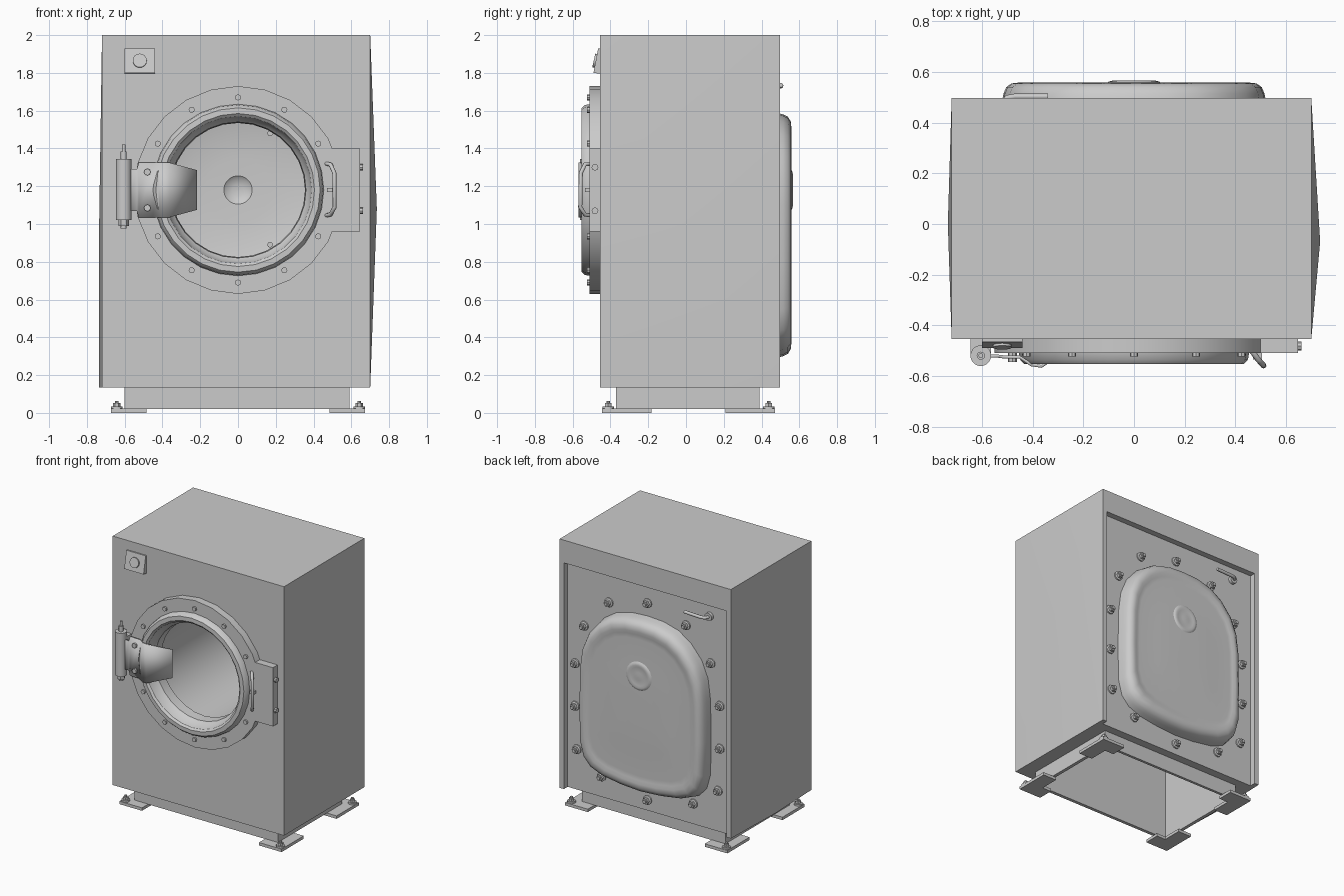
import bpy, bmesh
from math import cos, sin, pi, radians
from mathutils import Vector

if "Cube" in bpy.data.objects:
    bpy.data.objects.remove(bpy.data.objects["Cube"])

ZC = 1.18  # height of the door centre


def finish(bm, name, angle=35):
    bmesh.ops.recalc_face_normals(bm, faces=bm.faces)
    me = bpy.data.meshes.new(name)
    bm.to_mesh(me)
    bm.free()
    ob = bpy.data.objects.new(name, me)
    bpy.context.collection.objects.link(ob)
    smooth(ob, angle)
    return ob


def smooth(ob, angle=35):
    bpy.ops.object.select_all(action='DESELECT')
    bpy.context.view_layer.objects.active = ob
    ob.select_set(True)
    bpy.ops.object.shade_smooth_by_angle(angle=radians(angle))


def loft(name, rings, wrap=False, caps=True, closed=True):
    """Skin a list of equal-length point loops."""
    bm = bmesh.new()
    vs = [[bm.verts.new(p) for p in ring] for ring in rings]
    n = len(vs[0])
    pairs = list(zip(vs, vs[1:])) + ([(vs[-1], vs[0])] if wrap else [])
    for a, b in pairs:
        for i in range(n if closed else n - 1):
            j = (i + 1) % n
            bm.faces.new((a[i], a[j], b[j], b[i]))
    if caps and not wrap:
        bm.faces.new(vs[0])
        bm.faces.new(vs[-1])
    return finish(bm, name)


def lathe(name, profile, n=24, wrap=False, cx=0, cz=ZC):
    """Turn (radius, y) points about a front-to-back axis."""
    return loft(name, [[(cx + r * sin(2 * pi * i / n), y, cz + r * cos(2 * pi * i / n))
                        for i in range(n)] for r, y in profile], wrap)


def cyl(name, p0, p1, r, n=12):
    p0, p1 = Vector(p0), Vector(p1)
    q = (p1 - p0).to_track_quat('Z', 'Y')
    ring = [q @ Vector((r * cos(2 * pi * i / n), r * sin(2 * pi * i / n), 0)) for i in range(n)]
    return loft(name, [[p + v for v in ring] for p in (p0, p1)])


def prism(name, outline, z0, z1):
    return loft(name, [[(x, y, z) for x, y in outline] for z in (z0, z1)])


def box(name, x0, x1, y0, y1, z0, z1):
    return prism(name, [(x0, y0), (x1, y0), (x1, y1), (x0, y1)], z0, z1)


def pipe(name, pts, r):
    cu = bpy.data.curves.new(name, 'CURVE')
    cu.dimensions = '3D'
    cu.bevel_depth, cu.bevel_resolution, cu.use_fill_caps = r, 2, True
    s = cu.splines.new('POLY')
    s.points.add(len(pts) - 1)
    for p, c in zip(s.points, pts):
        p.co = (*c, 1)
    ob = bpy.data.objects.new(name, cu)
    bpy.context.collection.objects.link(ob)
    return ob


def cut(ob, cutter):
    m = ob.modifiers.new('cut', 'BOOLEAN')
    m.operation, m.solver, m.object = 'DIFFERENCE', 'EXACT', cutter
    bpy.context.view_layer.objects.active = ob
    bpy.ops.object.modifier_apply(modifier=m.name)
    bpy.data.objects.remove(cutter)


# cabinet with slightly bulged side panels
F, B, L, R, Z0, Z1 = -.455, .497, -.72, .70, .135, 2.0
bm = bmesh.new()
c = {(x, y, z): bm.verts.new((x, y, z)) for x in (L, R) for y in (F, B) for z in (Z0, Z1)}
rp = bm.verts.new((.735, -.07, 1.08))
lp = bm.verts.new((-.735, .0, 1.0))
lb = bm.verts.new((-.735, .0, Z0))
for y in (F, B):
    bm.faces.new([c[L, y, Z0], c[R, y, Z0], c[R, y, Z1], c[L, y, Z1]])
    bm.faces.new([c[L, y, Z0], c[L, y, Z1], lp])
    bm.faces.new([c[L, y, Z0], lp, lb])
bm.faces.new([c[L, F, Z1], c[L, B, Z1], lp])
bm.faces.new([c[L, F, Z1], c[R, F, Z1], c[R, B, Z1], c[L, B, Z1]])
bm.faces.new([c[L, F, Z0], c[R, F, Z0], c[R, B, Z0], c[L, B, Z0], lb])
loop = [c[R, F, Z0], c[R, B, Z0], c[R, B, Z1], c[R, F, Z1]]
for i in range(4):
    bm.faces.new([loop[i], loop[(i + 1) % 4], rp])
cabinet = finish(bm, 'cabinet')
# drum cavity, rear panel recess and open underside
cut(cabinet, lathe('drum_cutter', [(.41, -.6), (.41, .36), (.38, .39), (.3, .408), (.17, .416),
                                   (.075, .418), (.06, .43), (.03, .438), (.004, .44)], 32))
cut(cabinet, box('recess_cutter', -.685, .665, .452, .6, .1, 1.83))
cut(cabinet, box('underside_cutter', -.575, .565, -.345, .37, .1, .58))
smooth(cabinet, 30)

# base skirt, a thin rectangular tube
def rect(x0, x1, y0, y1, z):
    return [(x0, y0, z), (x1, y0, z), (x1, y1, z), (x0, y1, z)]

outer, inner = (-.6, .59, -.37, .39), (-.575, .565, -.345, .37)
loft('base_skirt', [rect(*outer, .02), rect(*outer, .14), rect(*inner, .14), rect(*inner, .02)], wrap=True)

# corner feet with anchor bolts
for sx in (-1, 1):
    for sy in (-1, 1):
        def at(x, y):
            return (sx * x, .013 + sy * y)
        tag = ('left' if sx < 0 else 'right') + ('_front' if sy < 0 else '_back')
        foot = [at(.485, .457), at(.672, .457), at(.672, .195), at(.56, .195), at(.56, .34), at(.485, .34)]
        prism('foot_' + tag, foot, 0, .022)
        x, y = at(.642, .425)
        cyl('anchor_washer_' + tag, (x, y, .02), (x, y, .034), .03)
        cyl('anchor_nut_' + tag, (x, y, .03), (x, y, .052), .02, 6)
        cyl('anchor_stud_' + tag, (x, y, .05), (x, y, .064), .01, 8)

# front flange and door ring
lathe('door_flange', [(.55, -.45), (.55, -.51), (.43, -.51), (.41, -.45)], 24, True)
lathe('door_ring', [(.455, -.505), (.45, -.535), (.435, -.552), (.405, -.553), (.39, -.54), (.378, -.49),
                    (.36, -.47), (.355, -.40), (.41, -.40), (.42, -.505)], 28, True)
for k in range(12):
    if k not in (3, 9):
        a = k * pi / 6
        x, z = .49 * sin(a), ZC + .49 * cos(a)
        cyl('flange_bolt', (x, -.505, z), (x, -.523, z), .016, 8)
for z in (.89, 1.48):
    cyl('drum_pin', (.17, .36, z), (.17, .42, z), .015, 8)

# latch box and door handle
box('latch_box', .50, .647, -.51, -.45, .96, 1.40)
for z in (1.07, 1.30):
    cyl('latch_bolt', (.64, -.482, z), (.662, -.482, z), .018, 8)
pipe('door_handle', [(.465, -.50, 1.32), (.49, -.535, 1.315), (.51, -.557, 1.27), (.512, -.56, 1.09),
                     (.49, -.535, 1.05), (.465, -.50, 1.045)], .011)
box('handle_stub', .47, .505, -.535, -.50, 1.17, 1.19)

# hinge barrel, pin, bracket and folded arm
hx, hy = -.605, -.52
cyl('hinge_barrel', (hx, hy, 1.02), (hx, hy, 1.345), .041, 20)
cyl('hinge_pin', (hx, hy, .975), (hx, hy, 1.385), .016)
cyl('hinge_pin_tip', (hx, hy, 1.38), (hx, hy, 1.42), .009)
cyl('hinge_nut', (hx, hy, .99), (hx, hy, 1.02), .028, 6)
box('hinge_bracket', -.646, -.564, -.52, -.45, 1.06, 1.31)
rows = [(-.58, -.522, .11), (-.535, -.522, .11), (-.525, -.524, .145), (-.45, -.526, .145), (-.405, -.556, .145),
        (-.365, -.562, .145), (-.22, -.462, .105)]
arm = loft('hinge_arm', [[(x, y, ZC - h), (x, y, ZC + h)] for x, y, h in rows], caps=False, closed=False)
s = arm.modifiers.new('thickness', 'SOLIDIFY')
s.thickness, s.offset = .012, 0
for z in (1.085, 1.275):
    cyl('hinge_bolt', (-.48, -.51, z), (-.48, -.545, z), .018, 8)

# control box with sloped face and push button
side = [(-.45, 1.795), (-.49, 1.80), (-.465, 1.93), (-.45, 1.93)]
loft('control_box', [[(x, y, z) for y, z in side] for x in (-.6, -.44)])
cyl('push_button', (-.52, -.47, 1.862), (-.52, -.488, 1.866), .037, 16)

# rear dome, lofted from a half outline that is mirrored
half = [(0, 1.58), (.13, 1.572), (.25, 1.54), (.35, 1.475), (.44, 1.37), (.49, 1.25), (.51, 1.1), (.515, .8),
        (.51, .55), (.48, .44), (.42, .375), (.32, .335), (.16, .31), (0, .30)]
outline = half + [(-x, z) for x, z in half[-2:0:-1]]
layers = [(1.02, .45), (1.01, .49), (1, .515), (.98, .54), (.94, .555), (.89, .558), (.85, .551), (.80, .550),
          (.5, .556), (.25, .558)]
loft('rear_dome', [[(x * k, y, .94 + (z - .94) * k) for x, z in outline] for k, y in layers])
lathe('rear_dome_boss', [(.12, .545), (.10, .562), (.085, .566), (.07, .562), (.03, .564), (.005, .565)])

# rear studs around the dome
studs = [(0, 1.69), (.32, 1.61), (.525, 1.38), (.60, 1.08), (.60, .76), (.585, .44), (.38, .29), (0, .215)]
for x, z in studs + [(-x, z) for x, z in studs if x]:
    lathe('rear_washer', [(.034, .45), (.034, .462), (.026, .466)], 12, cx=x, cz=z)
    cyl('rear_nut', (x, .46, z), (x, .485, z), .024, 6)
    cyl('rear_stud', (x, .48, z), (x, .497, z), .013, 8)

# bent drain pipe on the rear panel
pipe('rear_pipe', [(-.34, .503, 1.735), (-.47, .503, 1.73), (-.50, .498, 1.73), (-.515, .48, 1.73),
                   (-.515, .45, 1.73)], .012)
lathe('rear_pipe_collar', [(.03, .45), (.03, .475)], 12, cx=-.515, cz=1.73)
